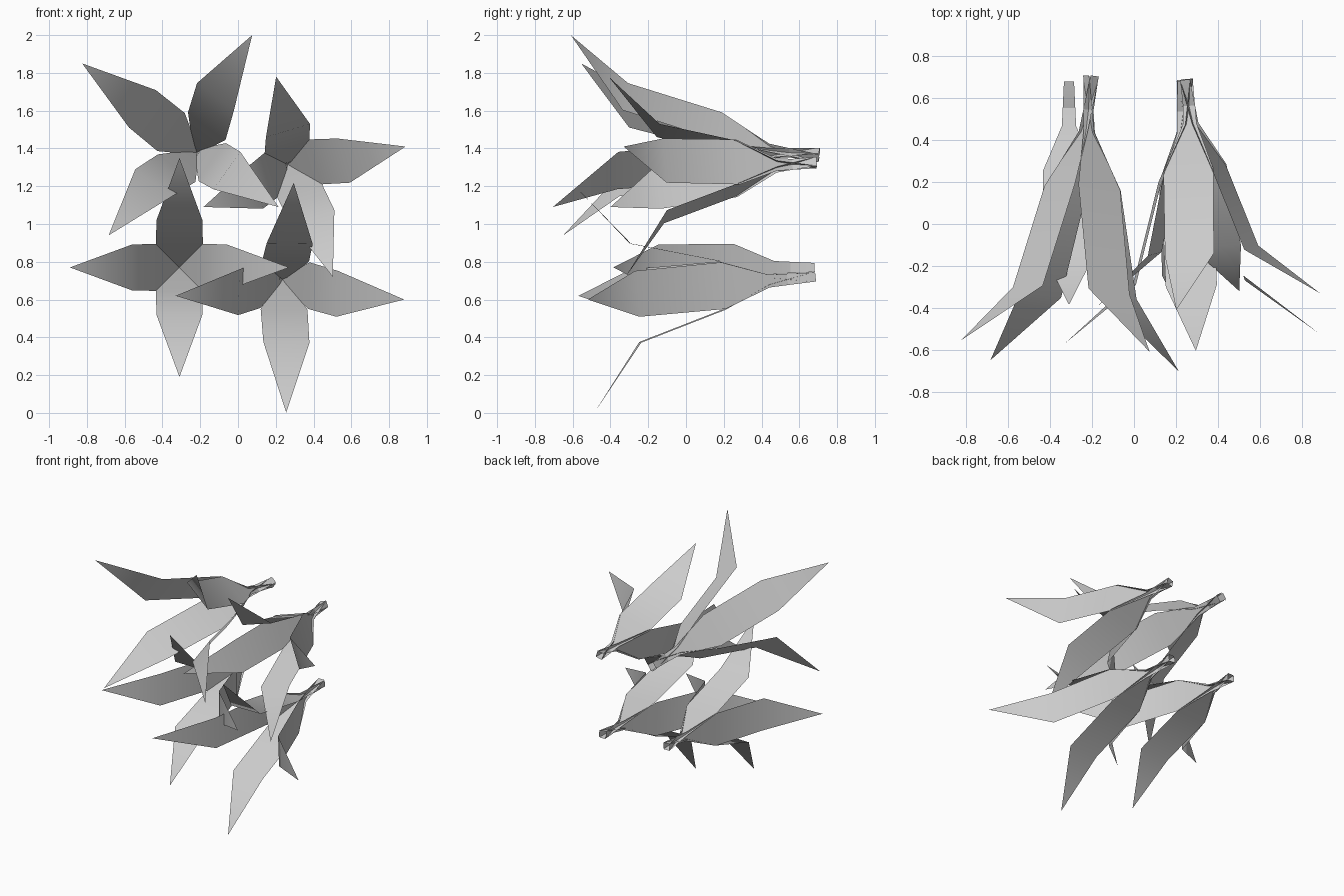
import bpy
from mathutils import Vector as V

if "Cube" in bpy.data.objects:
    bpy.data.objects.remove(bpy.data.objects["Cube"])

# Leaf profile: (fraction of depth, fraction of spread, half width)
PROFILE = [(0.0, -0.045, 0.024), (0.20, 0.03, 0.034), (0.40, 0.21, 0.124),
           (0.775, 0.43, 0.122), (1.0, 1.0, 0.0)]


def leaf(name, base, axis, out, side):
    """Flat tapering blade that runs along axis and opens outward to its tip."""
    verts, faces = [], []
    for d, r, w in PROFILE:
        c = base + axis * d + out * r
        verts += [c - side * w, c + side * w] if w else [c]
    n = len(PROFILE) - 2
    for i in range(n):
        a = 2 * i
        faces.append((a, a + 1, a + 3, a + 2))
    faces.append((2 * n, 2 * n + 1, 2 * n + 2))
    me = bpy.data.meshes.new(name)
    me.from_pydata(verts, [], faces)
    me.shade_smooth()
    bpy.context.collection.objects.link(bpy.data.objects.new(name, me))


def cluster(name, base, centre, u, v):
    """Four leaves around one stem; u and v are the two spread directions."""
    base, u, v = V(base), V(u), V(v)
    axis = V(centre) - base
    un, vn = u.normalized(), v.normalized()
    for part, out, side in (("right", u, -vn), ("top", v, un),
                            ("left", -u, vn), ("bottom", -v, -un)):
        leaf(f"{name}_{part}_leaf", base, axis, out, side)


# Stem base, centre of the leaf tips, and the two tip spreads
cluster("lower_left", (-0.31, 0.68, 0.77), (-0.31, -0.385, 0.77),
        (0.58, 0, 0), (0, 0, 0.58))
cluster("lower_right", (0.23, 0.685, 0.72), (0.275, -0.545, 0.61),
        (0.605, 0.025, -0.01), (0.02, -0.06, 0.608))
cluster("upper_left", (-0.205, 0.705, 1.365), (-0.305, -0.63, 1.47),
        (0.52, -0.075, -0.38), (0.38, 0.02, 0.53))
cluster("upper_right", (0.25, 0.69, 1.325), (0.352, -0.365, 1.25),
        (0.535, 0.035, 0.16), (-0.15, -0.045, 0.53))
